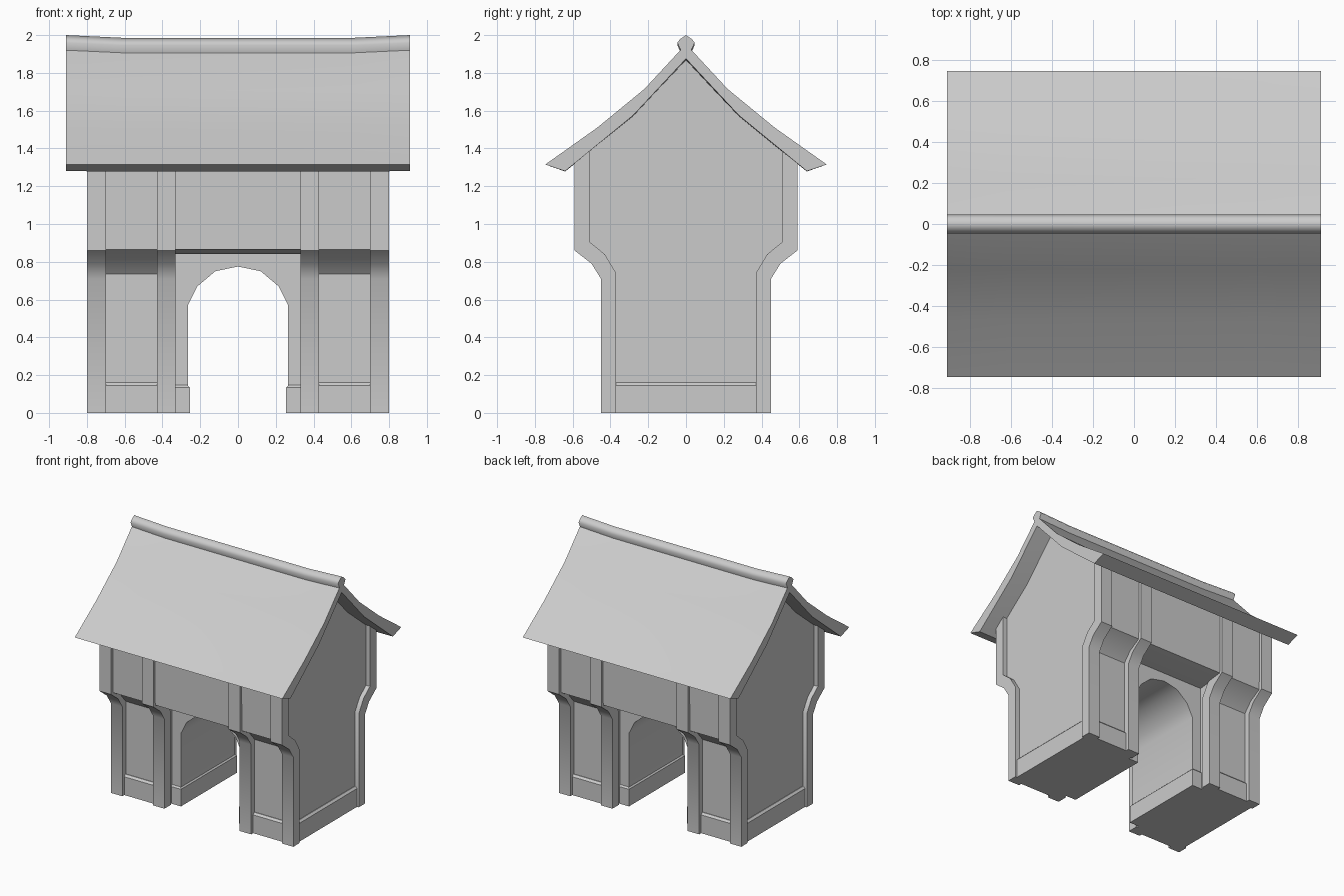
import bpy, bmesh, math

if "Cube" in bpy.data.objects:
    bpy.data.objects.remove(bpy.data.objects["Cube"])

grey = bpy.data.materials.new("plain grey")
grey.use_nodes = True
grey.diffuse_color = (0.6, 0.6, 0.6, 1)
grey.node_tree.nodes["Principled BSDF"].inputs["Base Color"].default_value = grey.diffuse_color


def loft(name, profile, stations, place, angle=40):
    """Sweep a closed profile through stations, capping both ends."""
    bm = bmesh.new()
    rings = [[bm.verts.new(place(s, a, b)) for a, b in profile] for s in stations]
    n = len(profile)
    for r, q in zip(rings, rings[1:]):
        for i in range(n):
            j = (i + 1) % n
            bm.faces.new((r[i], r[j], q[j], q[i]))
    bm.faces.new(rings[0])
    bm.faces.new(rings[-1])
    bmesh.ops.recalc_face_normals(bm, faces=bm.faces)
    mesh = bpy.data.meshes.new(name)
    bm.to_mesh(mesh)
    bm.free()
    mesh.materials.append(grey)
    ob = bpy.data.objects.new(name, mesh)
    bpy.context.collection.objects.link(ob)
    bpy.ops.object.select_all(action='DESELECT')
    ob.select_set(True)
    bpy.context.view_layer.objects.active = ob
    bpy.ops.object.shade_smooth_by_angle(angle=math.radians(angle))
    return ob


def along_x(x, y, z):
    return (x, y, z)


def along_y(y, x, z):
    return (x, y, z)


def mirrored(half):
    """Close a half profile across its centre line."""
    return half + [(-a, b) for a, b in reversed(half) if a > 0]


def plinth(name, x0, x1, y, top):
    """Base block with a chamfered top edge."""
    c = 0.015
    cx, w = (x0 + x1) / 2, (x1 - x0) / 2
    rings = [(0, 0), (top - c, 0), (top, c)]
    square = [(1, 1), (-1, 1), (-1, -1), (1, -1)]
    return loft(name, square, rings,
                lambda s, a, b: (cx + a * (w - s[1]), b * (y - s[1]), s[0]), 20)


# Curved brackets: outer and inner edge of each post
post = [(0.45, 0), (0.45, 0.71), (0.50, 0.79), (0.59, 0.86), (0.59, 1.34),
        (0.51, 1.41), (0.51, 0.905), (0.43, 0.84), (0.37, 0.74), (0.37, 0)]
gable = [(0.57, 1.36), (0.28, 1.59), (0, 1.885)]
pier = [(0.405, 0), (0.405, 0.735), (0.47, 0.81), (0.565, 0.865)] + gable
upper = [(0.35, 0.84), (0.565, 0.865)] + gable

for label, s in (("left", 1), ("right", -1)):
    loft(label + "_pier", mirrored(pier), (s * 0.34, s * 0.765), along_x)
    plinth(label + "_pier_plinth", *sorted((s * 0.36, s * 0.785)), 0.425, 0.16)
    plinth(label + "_passage_plinth", *sorted((s * 0.255, s * 0.40)), 0.35, 0.15)
    for face, t in (("back", 1), ("front", -1)):
        for spot, x0, x1 in (("corner", 0.70, 0.80), ("inner", 0.33, 0.43)):
            loft(f"{label}_{face}_{spot}_post", [(t * y, z) for y, z in post],
                 (s * x0, s * x1), along_x)

# Upper wall bridging the passage
loft("upper_wall", mirrored(upper), (-0.35, 0.35), along_x)

# Arched passage
arch = [(0.265, 0), (0.265, 0.57), (0.215, 0.67), (0.12, 0.75), (0, 0.775)]
outline = mirrored(arch) + [(-0.36, 0), (-0.36, 0.87), (0.36, 0.87), (0.36, 0)]
loft("arched_passage", outline, (-0.338, 0.338), along_y)

# Sweeping roof with ridge ends turned slightly upward
stations = (-0.91, -0.62, 0.62, 0.91)


def lifted(x, y, z):
    sag = 0 if abs(x) > 0.8 else 0.014 * (1 - abs(y) / 0.745)
    return (x, y, z - sag)


top = [(0.745, 1.315), (0.47, 1.51), (0.22, 1.715), (0.03, 1.92), (0, 1.94)]
under = [(0, 1.875), (0.28, 1.575), (0.64, 1.28)]
slope = mirrored(top) + [(-y, z) for y, z in reversed(under)] + under[1:]
loft("roof", slope, stations, lifted)

ridge = [(0.03, 1.91), (0.03, 1.925), (0.046, 1.96), (0.03, 1.98), (0, 2.0)]
loft("ridge_cap", mirrored(ridge), stations, lifted, 70)
